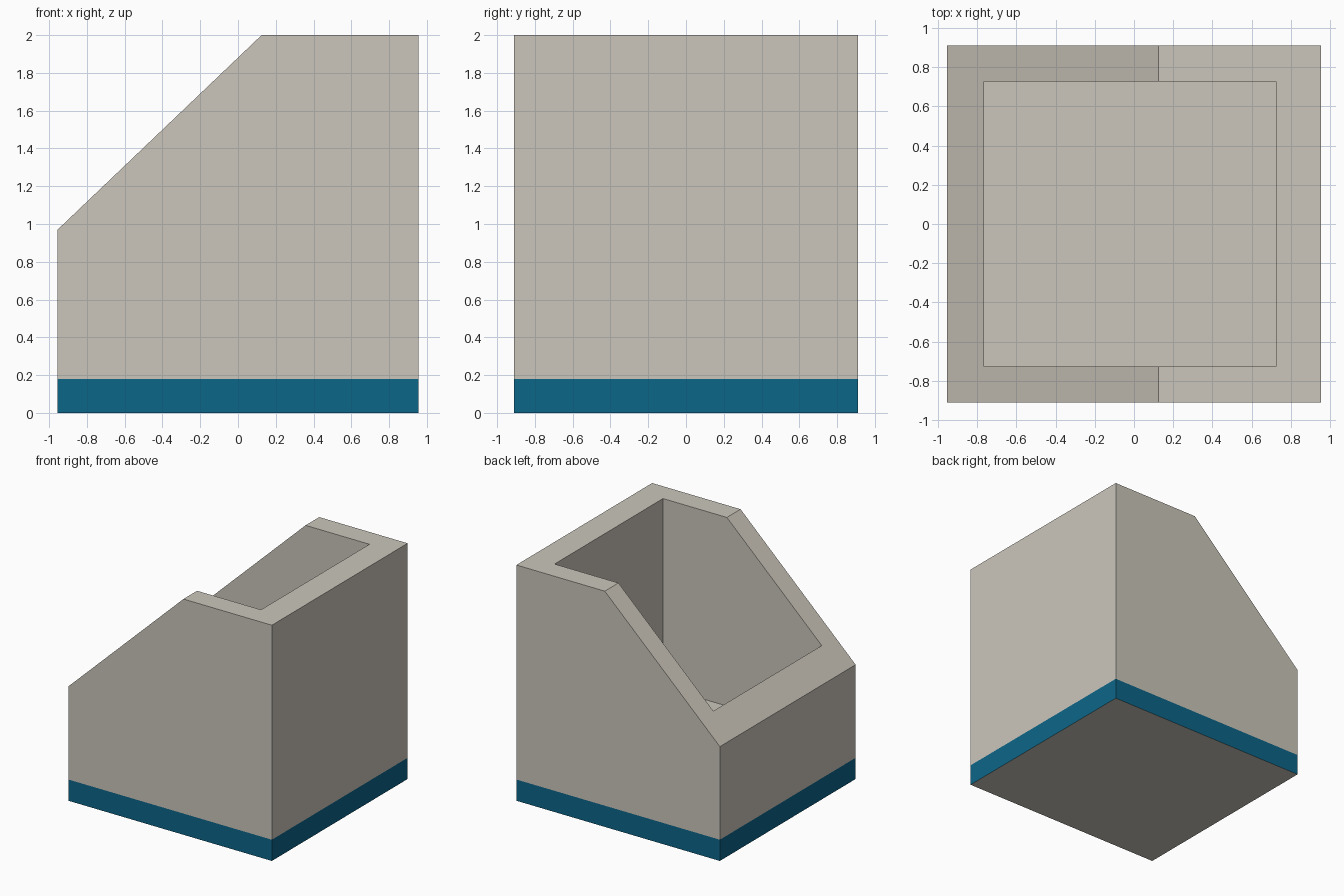
import bpy, bmesh

if "Cube" in bpy.data.objects:
    bpy.data.objects.remove(bpy.data.objects["Cube"])

HX, HY, BAND = 0.955, 0.91, 0.18


def material(name, rgb):
    m = bpy.data.materials.new(name)
    m.diffuse_color = (*rgb, 1)
    m.use_nodes = True
    m.node_tree.nodes["Principled BSDF"].inputs["Base Color"].default_value = m.diffuse_color
    return m


def prism(name, profile, y0, y1, mats):
    """Extrude an x-z profile along y."""
    bm = bmesh.new()
    face = bm.faces.new([bm.verts.new((x, y0, z)) for x, z in profile])
    ext = bmesh.ops.extrude_face_region(bm, geom=[face])["geom"]
    verts = [v for v in ext if isinstance(v, bmesh.types.BMVert)]
    bmesh.ops.translate(bm, vec=(0, y1 - y0, 0), verts=verts)
    bmesh.ops.recalc_face_normals(bm, faces=bm.faces)
    me = bpy.data.meshes.new(name)
    bm.to_mesh(me)
    bm.free()
    for m in mats:
        me.materials.append(m)
    ob = bpy.data.objects.new(name, me)
    bpy.context.collection.objects.link(ob)
    return ob


beige = material("warm_beige", (0.597, 0.565, 0.497))
blue = material("deep_blue", (0.0037, 0.133, 0.25))

# Slant-cut bin body
body = prism("bin_body",
             [(-HX, 0), (HX, 0), (HX, 2), (0.125, 2), (-HX, 0.97)],
             -HY, HY, [beige, blue])

# Blue band around the foot; the underside stays beige
bm = bmesh.new()
bm.from_mesh(body.data)
bmesh.ops.bisect_plane(bm, geom=bm.verts[:] + bm.edges[:] + bm.faces[:],
                       plane_co=(0, 0, BAND), plane_no=(0, 0, 1))
bm.normal_update()
for f in bm.faces:
    if f.calc_center_median().z < BAND and abs(f.normal.z) < 0.5:
        f.material_index = 1
bm.to_mesh(body.data)
bm.free()

# Hollow out the inside
cutter = prism("cavity_cutter",
               [(-0.765, 0.4), (0.725, 0.4), (0.725, 2.5), (-0.765, 2.5)],
               -0.727, 0.727, [beige])
cutter.hide_render = True
mod = body.modifiers.new("cavity", 'BOOLEAN')
mod.operation = 'DIFFERENCE'
mod.solver = 'EXACT'
mod.object = cutter
bpy.context.view_layer.objects.active = body
body.select_set(True)
bpy.ops.object.modifier_apply(modifier=mod.name)
bpy.data.objects.remove(cutter)
